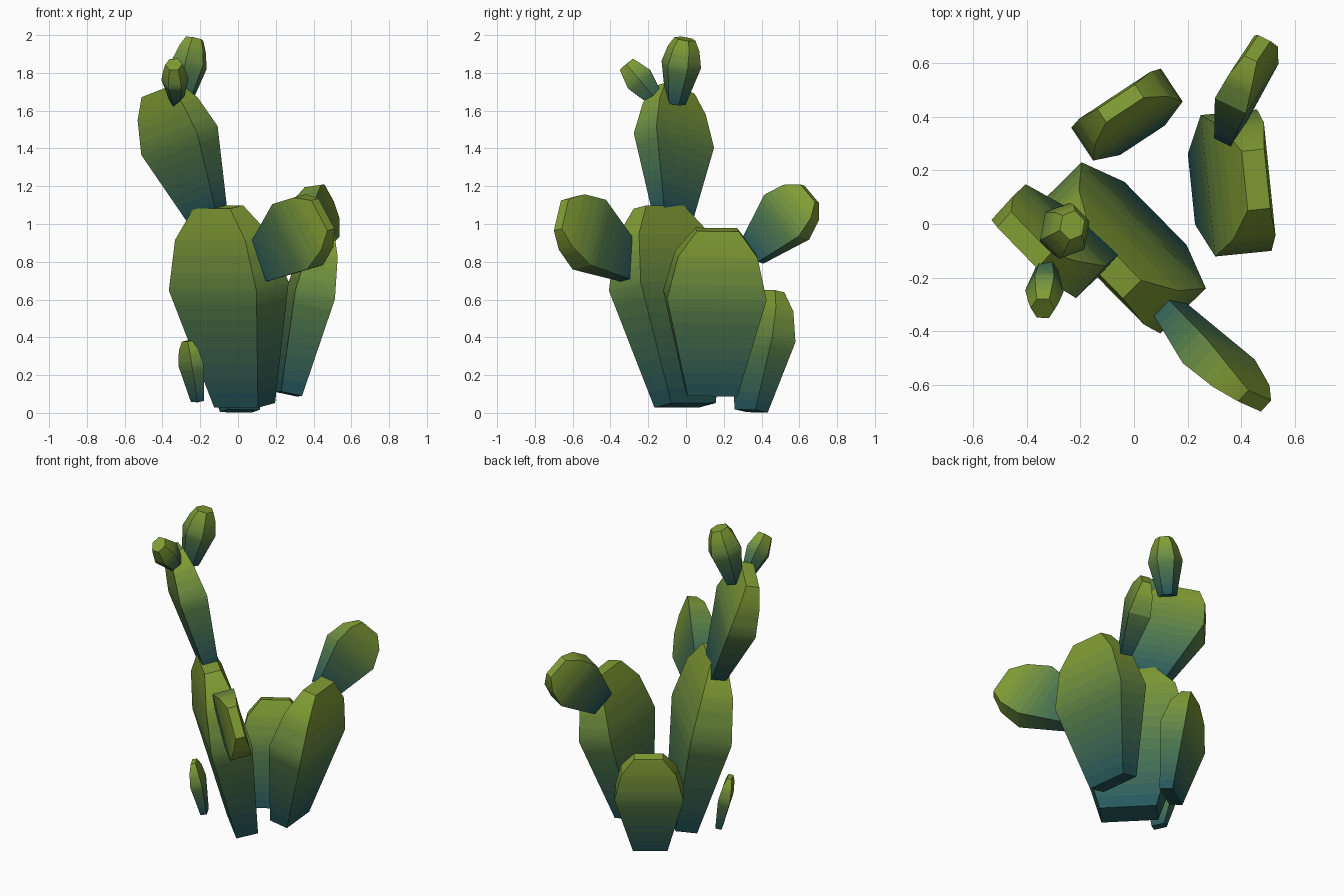
import bpy, bmesh
from math import radians, cos, sin, pi
from mathutils import Vector

if "Cube" in bpy.data.objects:
    bpy.data.objects.remove(bpy.data.objects["Cube"])

# Colour steps from teal root to olive tip
ROOT, MIDDLE, TIP = Vector((0.02, 0.1, 0.11)), Vector((0.08, 0.19, 0.07)), Vector((0.22, 0.34, 0.035))
STEPS = 12
COLOURS = []
for k in range(STEPS):
    s = k / (STEPS - 1)
    c = ROOT.lerp(MIDDLE, s * 2) if s < 0.5 else MIDDLE.lerp(TIP, s * 2 - 1)
    m = bpy.data.materials.new(f"cactus_green_{k}")
    m.diffuse_color = (*c, 1)
    m.use_nodes = True
    m.node_tree.nodes["Principled BSDF"].inputs["Base Color"].default_value = m.diffuse_color
    COLOURS.append(m)

# Cross-sections (width, thickness): slab for pads, hexagon for buds
SLAB = [(1, -1), (1, 1), (-1, 1), (-1, -1)]
HEXAGON = [(cos(i * pi / 3), 1.1 * sin(i * pi / 3)) for i in range(6)]

# Pad outline: position along the axis, width factor, thickness factor
PROFILE = [(0, 0.5, 0.53), (0.6, 1, 1), (0.85, 0.8, 0.75), (1, 0.42, 0.4)]


def outline(t):
    for (t0, w0, h0), (t1, w1, h1) in zip(PROFILE, PROFILE[1:]):
        if t <= t1:
            f = (t - t0) / (t1 - t0)
            return w0 + (w1 - w0) * f, h0 + (h1 - h0) * f


def pad(name, base, top, across, half_width, half_thick, tip=1.0, section=SLAB):
    base, top = Vector(base), Vector(top)
    axis = (top - base).normalized()
    u = Vector(across)
    u = (u - axis * u.dot(axis)).normalized()
    v = axis.cross(u)
    bm = bmesh.new()
    rings = []
    heights = [i * 0.075 for i in range(8)] + [0.6, 0.685, 0.77, 0.85, 1]
    for t in heights:
        w, h = outline(t)
        if t == 1:
            w, h = w * tip, h * tip
        centre = base.lerp(top, t)
        rings.append([bm.verts.new(centre + u * (a * w * half_width) + v * (b * h * half_thick))
                      for a, b in section])
    n = len(section)
    for band, (lo, hi) in enumerate(zip(rings, rings[1:])):
        for i in range(n):
            j = (i + 1) % n
            bm.faces.new((lo[i], lo[j], hi[j], hi[i])).material_index = min(band, STEPS - 1)
    bm.faces.new(rings[0][::-1])
    bm.faces.new(rings[-1]).material_index = STEPS - 1
    bmesh.ops.recalc_face_normals(bm, faces=bm.faces)
    for f in bm.faces:
        f.smooth = True
    mesh = bpy.data.meshes.new(name)
    bm.to_mesh(mesh)
    bm.free()
    for m in COLOURS:
        mesh.materials.append(m)
    mesh.set_sharp_from_angle(angle=radians(30))
    ob = bpy.data.objects.new(name, mesh)
    bpy.context.collection.objects.link(ob)
    return ob


# Pads growing from the ground
pad("main_pad", (0.035, -0.005, 0.04), (-0.105, -0.145, 1.09), (0.70, -0.71, 0), 0.33, 0.122)
pad("right_pad", (0.27, 0.135, 0.1), (0.455, 0.165, 0.97), (0.1, -1, 0), 0.265, 0.108)
pad("back_pad", (0.01, 0.345, 0.01), (-0.05, 0.45, 0.645), (0.83, 0.55, 0), 0.2, 0.075)
pad("small_left_pad", (-0.215, -0.03, 0.06), (-0.27, -0.06, 0.38), (0.45, -0.9, 0), 0.08, 0.035)

# Second tier pads
pad("upper_left_pad", (-0.16, -0.07, 1.04), (-0.41, -0.06, 1.71), (0.3, -0.32, 0.15), 0.22, 0.083, 1.2)
pad("front_arm_pad", (0.115, -0.29, 0.785), (0.45, -0.66, 1.05), (-0.21, 0.11, 0.33), 0.2, 0.065, 1.1)
pad("back_arm_pad", (0.36, 0.35, 0.85), (0.46, 0.655, 1.16), (-0.1, -0.13, 0.25), 0.155, 0.065)

# Buds on the crown
pad("tall_bud", (-0.30, -0.055, 1.64), (-0.23, -0.005, 1.98), (0.2, 1, -0.1), 0.108, 0.09, 1.25, HEXAGON)
pad("short_bud", (-0.325, -0.15, 1.65), (-0.34, -0.315, 1.845), (1, 0, 0), 0.072, 0.08, 1.5, HEXAGON)
